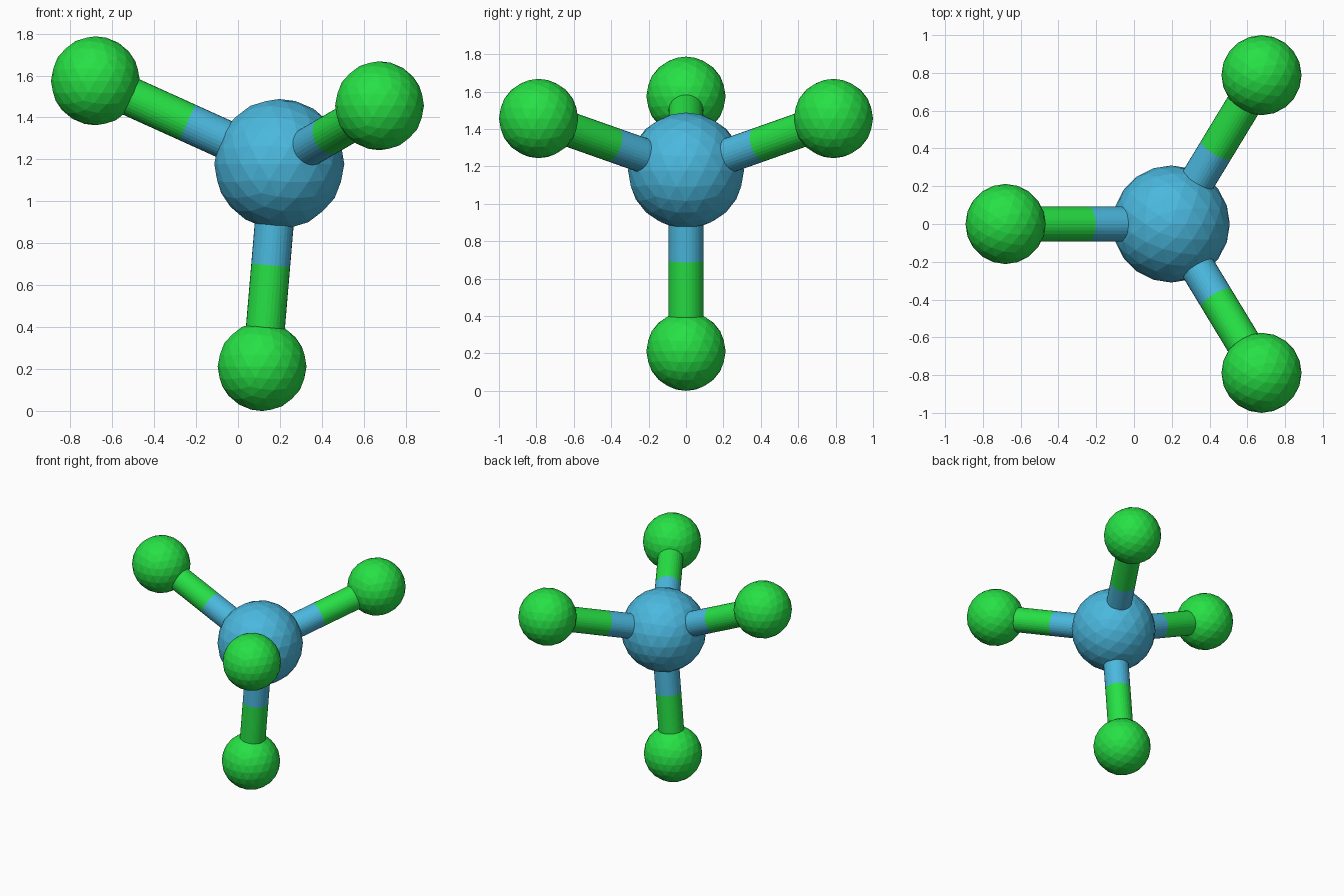
import bpy
from mathutils import Vector

if "Cube" in bpy.data.objects:
    bpy.data.objects.remove(bpy.data.objects["Cube"])


def make_material(name, color):
    mat = bpy.data.materials.new(name)
    mat.diffuse_color = (*color, 1)
    mat.use_nodes = True
    mat.node_tree.nodes["Principled BSDF"].inputs["Base Color"].default_value = mat.diffuse_color
    return mat


blue = make_material("blue", (0.07, 0.48, 0.73))
green = make_material("green", (0.02, 0.75, 0.06))


def ball(name, center, radius, mat):
    bpy.ops.mesh.primitive_ico_sphere_add(subdivisions=3, radius=radius, location=center)
    obj = bpy.context.object
    obj.name = name
    obj.data.materials.append(mat)


def stick(name, start, end, mat):
    axis = end - start
    bpy.ops.mesh.primitive_cylinder_add(vertices=32, radius=0.093, depth=axis.length,
                                        location=(start + end) / 2)
    obj = bpy.context.object
    obj.name = name
    obj.rotation_mode = 'QUATERNION'
    obj.rotation_quaternion = axis.to_track_quat('Z', 'Y')
    obj.data.materials.append(mat)


# Central ball
core = Vector((0.197, 0, 1.178))
ball("center_ball", core, 0.31, blue)

# Four outer balls, each joined by a two-coloured stick
outer = {
    "left": (-0.68, 0, 1.575),
    "right_back": (0.675, 0.788, 1.456),
    "right_front": (0.675, -0.788, 1.456),
    "bottom": (0.115, 0, 0.212),
}
for name, pos in outer.items():
    tip = Vector(pos)
    middle = (core + tip) / 2
    ball(name + "_ball", tip, 0.212, green)
    stick(name + "_stick_inner", core, middle, blue)
    stick(name + "_stick_outer", middle, tip, green)
